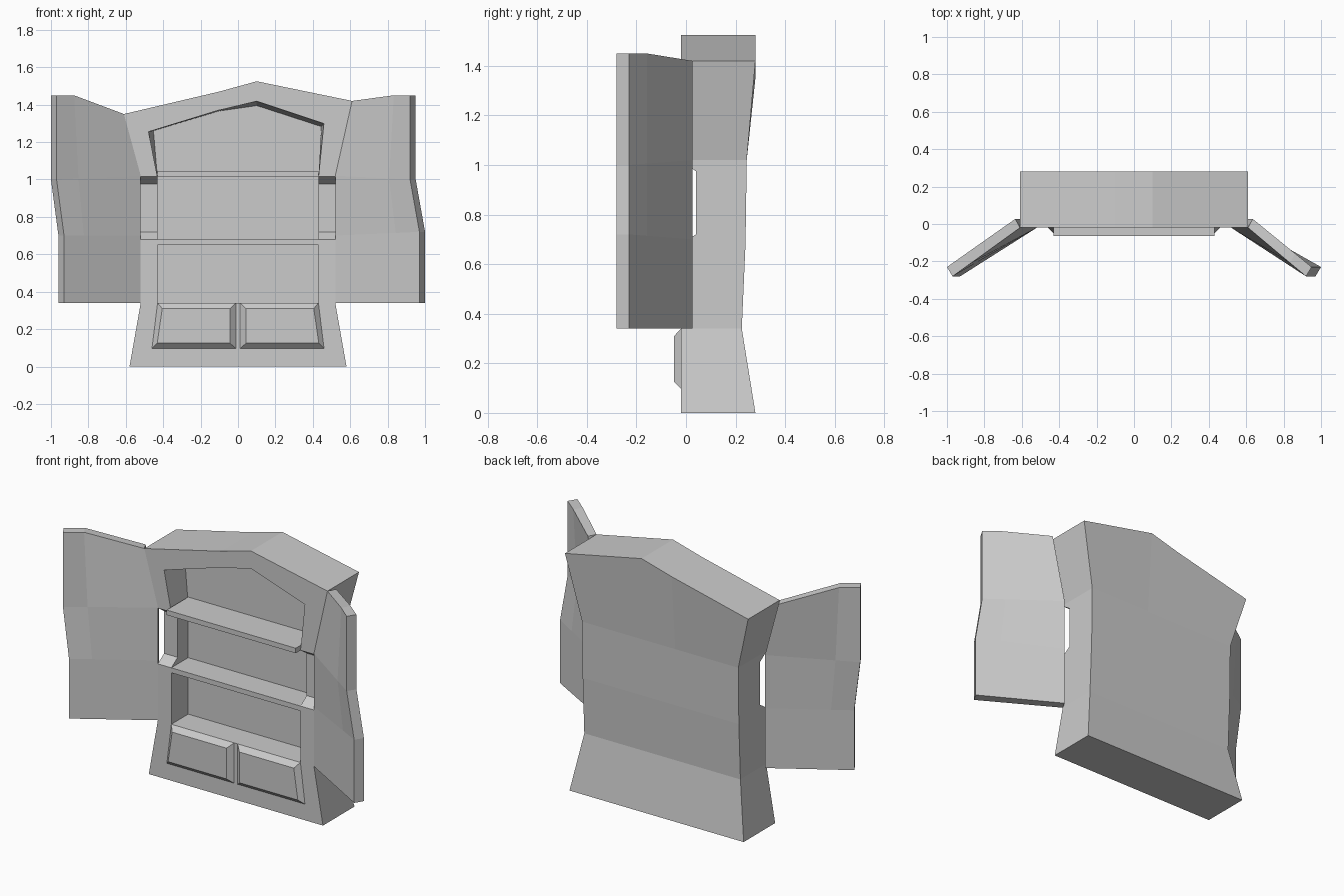
import bpy, bmesh
from mathutils import Vector

if "Cube" in bpy.data.objects:
    bpy.data.objects.remove(bpy.data.objects["Cube"])


def slab(name, front, back):
    """Solid between two grids of points (rows from bottom to top)."""
    bm = bmesh.new()
    f = [[bm.verts.new(p) for p in row] for row in front]
    b = [[bm.verts.new(p) for p in row] for row in back]
    nr, nc = len(f), len(f[0])
    for i in range(nr - 1):
        for j in range(nc - 1):
            for g in (f, b):
                bm.faces.new((g[i][j], g[i][j + 1], g[i + 1][j + 1], g[i + 1][j]))
        for j in (0, nc - 1):
            bm.faces.new((f[i][j], f[i + 1][j], b[i + 1][j], b[i][j]))
    for j in range(nc - 1):
        for i in (0, nr - 1):
            bm.faces.new((f[i][j], f[i][j + 1], b[i][j + 1], b[i][j]))
    bmesh.ops.recalc_face_normals(bm, faces=bm.faces)
    me = bpy.data.meshes.new(name)
    bm.to_mesh(me)
    bm.free()
    ob = bpy.data.objects.new(name, me)
    bpy.context.collection.objects.link(ob)
    return ob


def rect(x0, x1, z0, z1, y):
    return [[(x0, y, z0), (x1, y, z0)], [(x0, y, z1), (x1, y, z1)]]


def box(name, x0, x1, y0, y1, z0, z1):
    return slab(name, rect(x0, x1, z0, z1, y0), rect(x0, x1, z0, z1, y1))


FRONT, INNER = -0.02, 0.14

# Cabinet body: flared foot, crooked gable top
rows = [(0.58, 0, 0.28), (0.52, 0.34, 0.225), (0.52, 0.68, 0.24), (0.52, 1.02, 0.245)]
gable = [(-0.61, 1.35), (-0.1, 1.47), (0.1, 1.525), (0.61, 1.42)]
front = [[(x, FRONT, z) for x in (-w, -0.1, 0.1, w)] for w, z, y in rows]
back = [[(x, y, z) for x in (-w, -0.1, 0.1, w)] for w, z, y in rows]
front.append([(x, FRONT, z) for x, z in gable])
back.append([(x, 0.28, z) for x, z in gable])
body = slab("cabinet_body", front, back)

# Compartments and side notches cut from the front
low = [(x, 1.0) for x in (-0.43, -0.1, 0.1, 0.43)]
arch_f = [(-0.48, 1.255), (-0.1, 1.372), (0.1, 1.42), (0.46, 1.30)]
arch_b = [(-0.452, 1.26), (-0.1, 1.366), (0.1, 1.395), (0.445, 1.283)]
cutters = [
    slab("upper_cutter",
         [[(x, FRONT - 0.01, z) for x, z in r] for r in (low, arch_f)],
         [[(x, INNER, z) for x, z in r] for r in (low, arch_b)]),
    box("middle_cutter", -0.43, 0.43, -0.1, INNER, 0.68, 1.03),
    box("lower_cutter", -0.43, 0.43, -0.1, INNER, 0.34, 0.65),
    slab("notch_cutter", rect(-0.7, 0.7, 0.673, 1.022, -0.03),
         rect(-0.7, 0.7, 0.72, 0.975, 0.04)),
]
bpy.context.view_layer.objects.active = body
for c in cutters:
    m = body.modifiers.new(c.name, 'BOOLEAN')
    m.object, m.operation, m.solver = c, 'DIFFERENCE', 'EXACT'
    bpy.ops.object.modifier_apply(modifier=m.name)
    bpy.data.objects.remove(c)

# Protruding upper shelf
box("upper_shelf", -0.43, 0.43, -0.065, INNER, 1.015, 1.045)

# Bevelled drawers
for s, side in ((-1, "left"), (1, "right")):
    slab(side + "_drawer",
         [[(s * 0.043, -0.048, 0.125), (s * 0.432, -0.048, 0.125)],
          [(s * 0.043, -0.048, 0.31), (s * 0.405, -0.048, 0.31)]],
         [[(s * 0.012, FRONT, 0.097), (s * 0.46, FRONT, 0.097)],
          [(s * 0.012, FRONT, 0.34), (s * 0.43, FRONT, 0.34)]])


# Open doors: (hinge x, hinge z, outer x, outer z) per row
def door(name, s, levels, top_mid):
    f, b = [], []
    for k, (hx, hz, ox, oz) in enumerate(levels):
        fh, fo = Vector((s * hx, FRONT, hz)), Vector((s * (ox - 0.03), -0.28, oz))
        bh, bo = Vector((s * (hx + 0.025), 0.027, hz)), Vector((s * ox, -0.23, oz))
        fm, bmid = fh.lerp(fo, top_mid), bh.lerp(bo, top_mid)
        if k == len(levels) - 1:
            fm.z = bmid.z = oz
        f.append([fh, fm, fo])
        b.append([bh, bmid, bo])
    slab(name, f, b)


door("left_door", -1, [(0.52, 0.34, 0.96, 0.34), (0.52, 0.70, 0.96, 0.70),
                       (0.52, 1.02, 1.0, 1.0), (0.61, 1.35, 1.0, 1.45)], 0.74)
door("right_door", 1, [(0.52, 0.34, 1.0, 0.34), (0.52, 0.70, 1.0, 0.72),
                       (0.52, 1.02, 0.95, 1.0), (0.61, 1.42, 0.95, 1.45)], 0.72)
